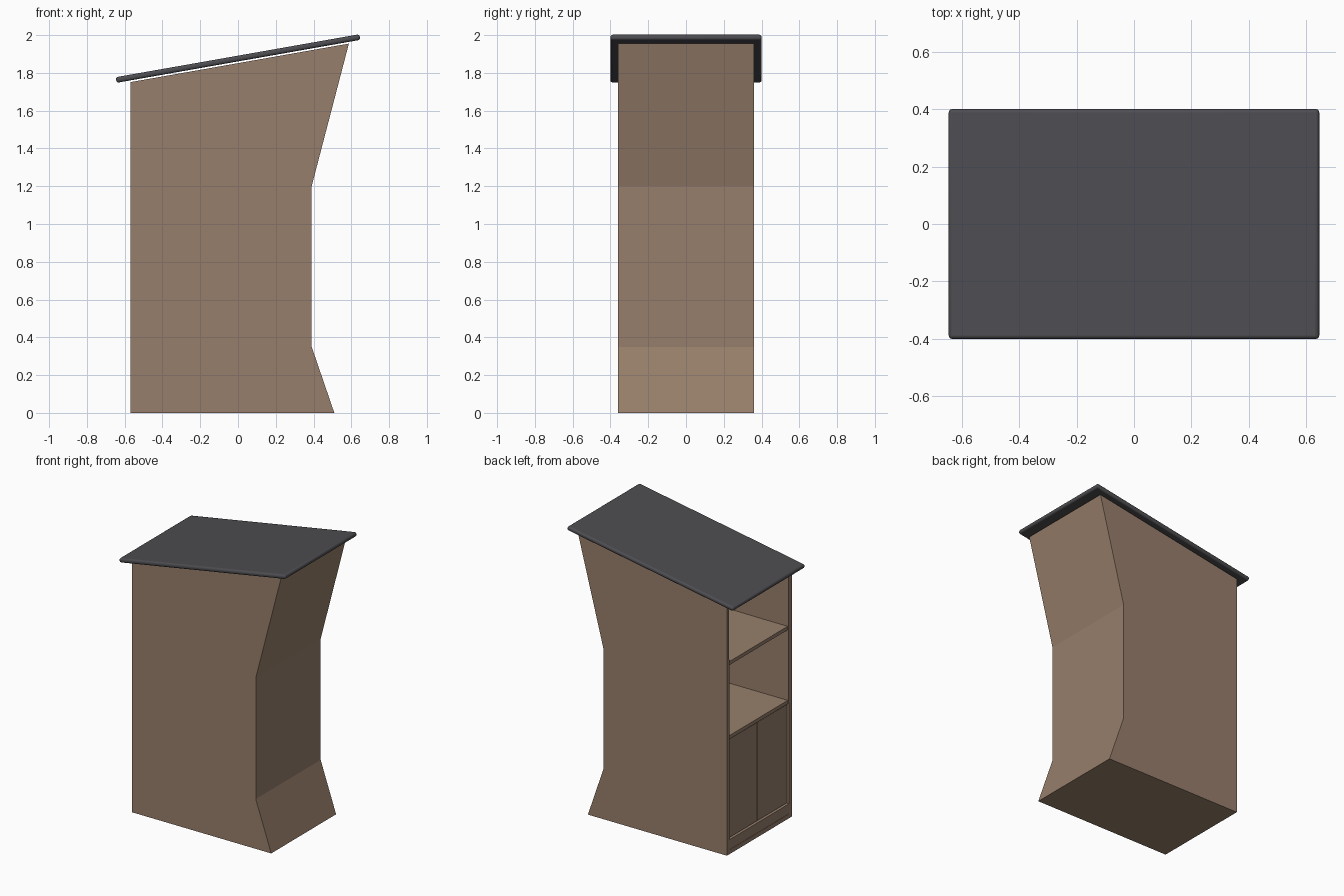
import bpy, bmesh, math
from mathutils import Matrix

if "Cube" in bpy.data.objects:
    bpy.data.objects.remove(bpy.data.objects["Cube"])


def material(name, rgb):
    m = bpy.data.materials.new(name)
    m.diffuse_color = (*rgb, 1)
    m.use_nodes = True
    m.node_tree.nodes["Principled BSDF"].inputs["Base Color"].default_value = m.diffuse_color
    return m


brown = material("brown_wood", (0.31, 0.212, 0.147))
grey = material("dark_grey_roof", (0.075, 0.073, 0.082))


def finish(name, bm, mat):
    bmesh.ops.recalc_face_normals(bm, faces=bm.faces)
    me = bpy.data.meshes.new(name)
    bm.to_mesh(me)
    bm.free()
    me.materials.append(mat)
    ob = bpy.data.objects.new(name, me)
    bpy.context.collection.objects.link(ob)
    return ob


def box(name, x, y, z, mat):
    bm = bmesh.new()
    bmesh.ops.create_cube(bm, size=1)
    for v in bm.verts:
        for i, (a, b) in enumerate((x, y, z)):
            v.co[i] = a if v.co[i] < 0 else b
    return finish(name, bm, mat)


# Cabinet shell: extruded side profile, open towards -x, thickened inward
profile = [(-0.57, 0), (0.51, 0), (0.39, 0.35), (0.39, 1.2), (0.587, 1.955), (-0.57, 1.751)]
bm = bmesh.new()
face = bm.faces.new([bm.verts.new((x, -0.36, z)) for x, z in profile])
ext = bmesh.ops.extrude_face_region(bm, geom=[face], use_keep_orig=True)
bmesh.ops.translate(bm, vec=(0, 0.72, 0),
                    verts=[g for g in ext["geom"] if isinstance(g, bmesh.types.BMVert)])
bmesh.ops.recalc_face_normals(bm, faces=bm.faces)
bmesh.ops.delete(bm, geom=[f for f in bm.faces if all(v.co.x < -0.56 for v in f.verts)],
                 context='FACES')
shell = finish("cabinet_shell", bm, brown)
mod = shell.modifiers.new("thickness", 'SOLIDIFY')
mod.thickness = 0.03
mod.offset = -1
mod.use_even_offset = True

# Shelves, plinth and doors in the open side
for name, z in (("lower_shelf", 0.80), ("upper_shelf", 1.32)):
    box(name, (-0.56, 0.375), (-0.332, 0.332), (z, z + 0.025), brown)
box("plinth", (-0.568, -0.54), (-0.332, 0.332), (0.02, 0.10), brown)
for name, s in (("left_door", 1), ("right_door", -1)):
    box(name, (-0.555, -0.53), sorted((s * 0.003, s * 0.327)), (0.105, 0.795), brown)

# Sloping roof slab with rounded edges
roof = box("roof", (-0.655, 0.655), (-0.4, 0.4), (-0.015, 0.015), grey)
roof.data.transform(Matrix.Translation((0, 0, 1.876)) @ Matrix.Rotation(math.radians(-10), 4, 'Y'))
bev = roof.modifiers.new("rounding", 'BEVEL')
bev.width = 0.012
bev.segments = 3
bpy.context.view_layer.objects.active = roof
roof.select_set(True)
bpy.ops.object.shade_smooth_by_angle(angle=math.radians(35))
